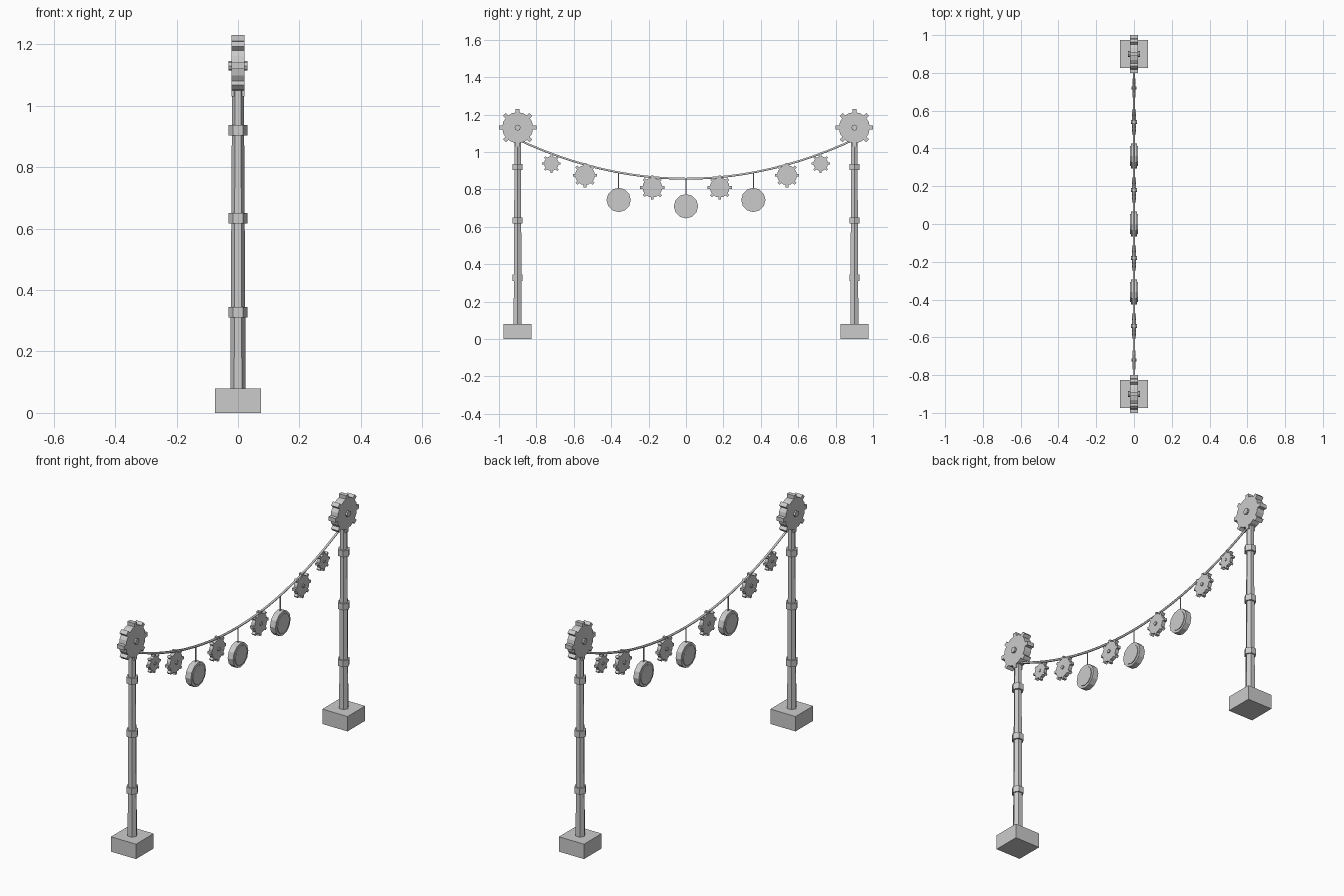
import bpy
from math import pi, sin, cos, radians

cube = bpy.data.objects.get("Cube")
if cube:
    bpy.data.objects.remove(cube, do_unlink=True)

grey = bpy.data.materials.new("plain_grey")
grey.use_nodes = True
colour = (0.6, 0.6, 0.6, 1)
grey.diffuse_color = colour
grey.node_tree.nodes["Principled BSDF"].inputs["Base Color"].default_value = colour

SPAN = 0.9
SAG_BOTTOM, SAG_RISE = 0.857, 0.21


def finish(name):
    obj = bpy.context.object
    obj.name = name
    obj.data.materials.append(grey)
    return obj


def box(name, loc, size, tilt=0):
    bpy.ops.mesh.primitive_cube_add(size=1, location=loc, rotation=(tilt, 0, 0))
    bpy.context.object.scale = size
    return finish(name)


def upright(name, y, z0, z1, r0, r1, sides=6):
    # Vertical prism or taper with corners on the x axis
    bpy.ops.mesh.primitive_cone_add(vertices=sides, radius1=r0, radius2=r1, depth=z1 - z0,
                                    location=(0, y, (z0 + z1) / 2), rotation=(0, 0, pi / 2))
    return finish(name)


def wheel(name, y, z, radius, thick, sides):
    # Disc whose axle runs along x
    bpy.ops.mesh.primitive_cylinder_add(vertices=sides, radius=radius, depth=thick,
                                        location=(0, y, z), rotation=(0, pi / 2, 0))
    return finish(name)


def gear(name, y, z, body, tip, thick, hub_r, hub_len, teeth=8):
    wheel(name + "_body", y, z, body, thick, 16)
    wheel(name + "_hub", y, z, hub_r, hub_len, 8)
    inner = body * 0.93
    mid = (inner + tip) / 2
    for i in range(teeth):
        a = 2 * pi * i / teeth
        box(name + "_tooth", (0, y - mid * sin(a), z + mid * cos(a)),
            (thick, tip * 0.22, tip - inner), a)


def rope_z(y):
    return SAG_BOTTOM + SAG_RISE * (y / SPAN) ** 2


# Posts with bases, bands and top gears
for side, y in (("front", -SPAN), ("back", SPAN)):
    box(side + "_base", (0, y, 0.04), (0.15, 0.15, 0.08))
    upright(side + "_post", y, 0.08, 1.1, 0.025, 0.019)
    for z in (0.328, 0.634, 0.92):
        upright(side + "_band", y, z - 0.017, z + 0.017, 0.031, 0.031)
    gear(side + "_top_gear", y, 1.13, 0.083, 0.1, 0.042, 0.016, 0.062)

# Sagging rope
curve = bpy.data.curves.new("rope", "CURVE")
curve.dimensions = "3D"
curve.bevel_depth = 0.006
curve.bevel_resolution = 1
curve.use_fill_caps = True
spline = curve.splines.new("POLY")
steps = 24
spline.points.add(steps)
for i, point in enumerate(spline.points):
    y = SPAN * (2 * i / steps - 1)
    point.co = (0, y, rope_z(y), 1)
curve.materials.append(grey)
rope = bpy.data.objects.new("rope", curve)
bpy.context.collection.objects.link(rope)

# Hanging gears, mirrored about the middle
for s in (-1, 1):
    gear("small_gear", s * 0.72, 0.938, 0.039, 0.05, 0.018, 0.008, 0.026)
    gear("outer_gear", s * 0.54, 0.876, 0.053, 0.065, 0.02, 0.01, 0.032)
    gear("inner_gear", s * 0.18, 0.81, 0.053, 0.065, 0.02, 0.01, 0.032)

# Round pendants on cords
for y in (-0.36, 0, 0.36):
    z = rope_z(y) - 0.147
    wheel("pendant_rim", y, z, 0.065, 0.032, 12)
    wheel("pendant_face", y, z, 0.052, 0.04, 12)
    upright("pendant_cord", y, z + 0.05, rope_z(y), 0.003, 0.003)
